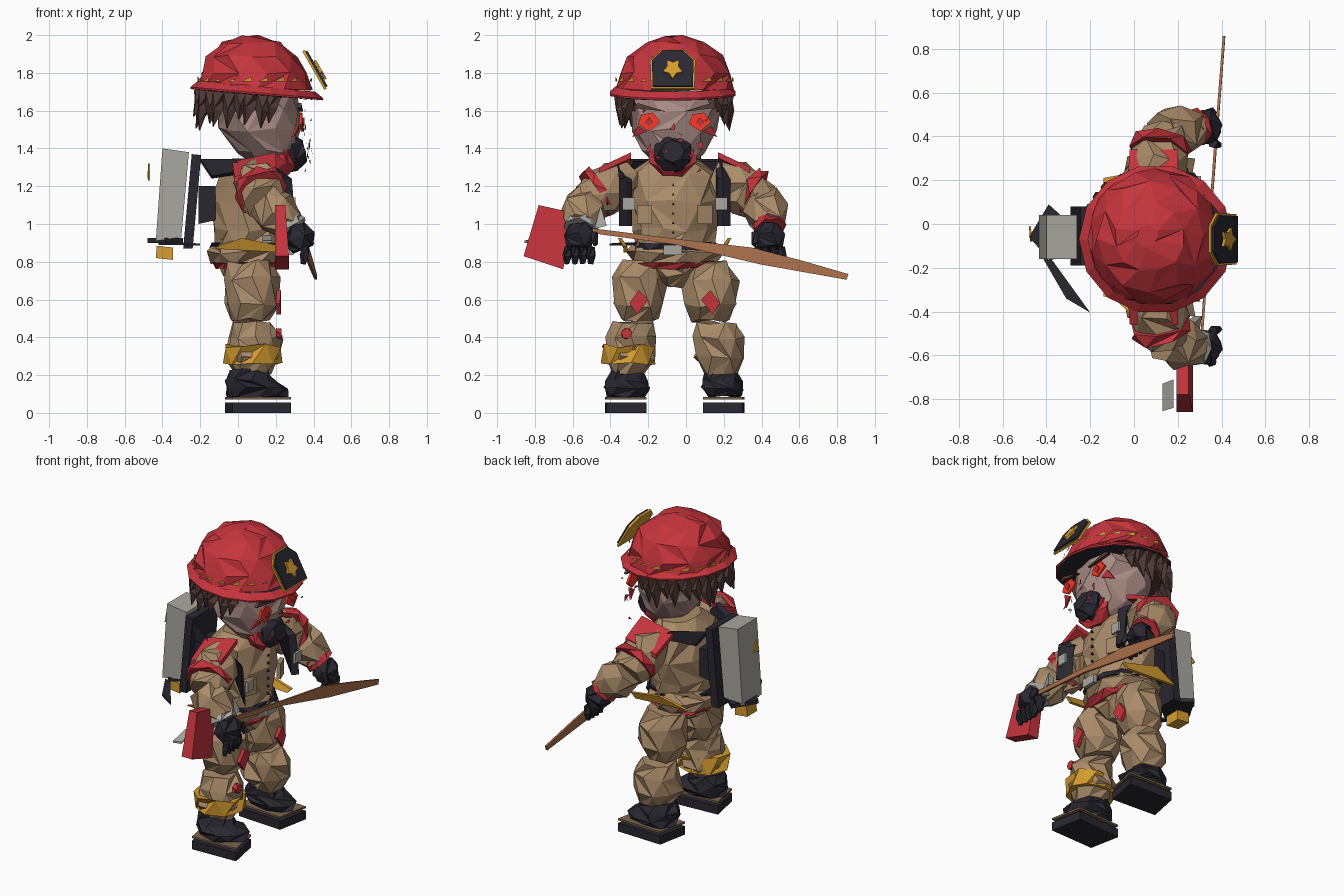
import bpy, math, random
from mathutils import Vector as V

random.seed(4)
CY = -0.06   # body symmetry line; the figure looks toward +x
COL = dict(tan=(.40, .26, .14), dark=(.022, .02, .03), red=(.56, .035, .045), gold=(.68, .34, .03),
           skin=(.40, .26, .23), hair=(.085, .045, .04), grey=(.40, .39, .35), wood=(.42, .17, .07),
           eye=(.9, .04, .02), sole=(.2, .13, .07))
MATS = {}


def add(name, verts, faces, col):
    me = bpy.data.meshes.new(name)
    me.from_pydata([tuple(v) for v in verts], [], faces)
    if col not in MATS:
        MATS[col] = bpy.data.materials.new(col)
        MATS[col].diffuse_color = (*COL[col], 1)
    me.materials.append(MATS[col])
    ob = bpy.data.objects.new(name, me)
    bpy.context.collection.objects.link(ob)
    return ob


def skin_rings(name, rings, col, caps=True):
    """Join rings of points with triangles for a faceted surface."""
    n = len(rings[0])
    vs = [p for r in rings for p in r]
    fs = []
    for k in range(len(rings) - 1):
        for i in range(n):
            a, b = k * n + i, k * n + (i + 1) % n
            fs += [(a, b, b + n), (a, b + n, a + n)] if (i + k) % 2 else [(a, b, a + n), (b, b + n, a + n)]
    if caps:
        fs += [tuple(range(n))[::-1], tuple(range(len(vs) - n, len(vs)))]
    return add(name, vs, fs, col)


def loft(name, rings, col, n=8, j=.012, caps=True):
    """Vertical loft; ring = x, y, z, rx, ry."""
    out = []
    for k, (x, y, z, rx, ry) in enumerate(rings):
        out.append([V((x + rx * math.cos(a) + random.uniform(-j, j), y + ry * math.sin(a) + random.uniform(-j, j),
                       z + (random.uniform(-j, j)))) for a in
                    [math.tau * (i + .5 * (k % 2)) / n for i in range(n)]])
    return skin_rings(name, out, col, caps)


def limb(name, p, q, radii, col, n=7, j=.01):
    """Faceted tube from p to q with radii spread along it."""
    p, q = V(p), V(q)
    rot = (q - p).to_track_quat('Z', 'Y')
    out = []
    for k, r in enumerate(radii):
        c = p.lerp(q, k / (len(radii) - 1))
        out.append([c + rot @ V((r * math.cos(a), r * math.sin(a), random.uniform(-j, j)))
                    for a in [math.tau * (i + .5 * (k % 2)) / n for i in range(n)]])
    return skin_rings(name, out, col)


def prism(name, pts, vec, col):
    n = len(pts)
    vs = [V(p) for p in pts] + [V(p) + V(vec) for p in pts]
    fs = [tuple(range(n))[::-1], tuple(range(n, 2 * n))]
    fs += [(i, (i + 1) % n, (i + 1) % n + n, i + n) for i in range(n)]
    return add(name, vs, fs, col)


def shards(name, places, size, col):
    """Loose triangles; place = point, direction u, direction v."""
    vs, fs = [], []
    for p, u, v in places:
        k = len(vs)
        p, u, v = V(p), V(u), V(v)
        s = size * random.uniform(.6, 1.2)
        vs += [p - u * s, p + u * s, p + v * s * 1.6]
        fs.append((k, k + 1, k + 2))
    return add(name, vs, fs, col)


# Helmet dome, brim, lining and gold trim
loft("helmet_dome", [(.09, CY, 1.71, .31, .315), (.08, CY, 1.8, .285, .30), (.075, CY, 1.89, .245, .25),
                     (.07, CY, 1.96, .16, .16), (.06, CY, 1.995, .05, .05)], "red", 12, .007)


def brim_ring(r, z):
    return [V((.1 + r * math.cos(a), -.07 + r * .97 * math.sin(a), z - .03 * math.cos(a)))
            for a in [math.tau * i / 14 for i in range(14)]]


skin_rings("helmet_brim", [brim_ring(.31, 1.73), brim_ring(.352, 1.695), brim_ring(.35, 1.685)], "red", False)
skin_rings("helmet_lining", [brim_ring(.345, 1.683), brim_ring(.25, 1.69)], "dark")
shards("helmet_trim", [((.09 + .308 * math.cos(a), CY + .312 * math.sin(a), 1.755),
                        (-math.sin(a), math.cos(a), 0), (-.5 * math.sin(a), .5 * math.cos(a), .5))
                       for a in [math.tau * i / 22 for i in range(22)]], .03, "gold")

# Shield on the helmet front, leaning back


def shield(name, s, d, col, thick):
    prof = [(-.115, -.10), (.115, -.10), (.12, .05), (.06, .105), (-.06, .105), (-.12, .05)]
    prism(name, [(.40 + d - v * s * .57, -.07 + u * s, 1.81 + d * .5 + v * s) for u, v in prof],
          (thick, 0, thick * .55), col)


shield("shield_rim", 1, 0, "gold", .012)
shield("shield_plate", .92, .006, "dark", .016)
star = [(.055 if i % 2 else .032, math.tau * i / 10 + .3) for i in range(10)]
prism("shield_emblem", [(.426 - r * math.sin(a) * .57, -.07 + r * math.cos(a), 1.818 + r * math.sin(a))
                        for r, a in star], (.012, 0, .007), "gold")

# Head, ears and hair
loft("head", [(.18, CY, 1.3, .08, .09), (.15, CY, 1.38, .16, .17), (.12, CY, 1.5, .215, .225),
              (.11, CY, 1.6, .225, .24), (.1, CY, 1.7, .22, .25)], "skin", 10)
loft("hair_cap", [(.05, CY, 1.6, .23, .255), (.05, CY, 1.7, .25, .275)], "hair", 12)
for i in range(19):
    a = math.radians(62 + i * 236 / 18)
    c, s = math.cos(a), math.sin(a)
    limb("hair_spike", (.07 + .255 * c, CY + .275 * s, 1.7),
         (.06 + .27 * c + random.uniform(-.05, 0), CY + .29 * s, random.uniform(1.49, 1.57)),
         [.05, .035, .003], "hair", 4, 0)

# Face
for s in (-1, 1):
    y = CY + s * .135
    prism("eye", [(.325, y - .06, 1.53), (.335, y, 1.49), (.325, y + .06, 1.54), (.325, y + .02, 1.59),
                  (.325, y - .04, 1.58)], (.015, 0, 0), "eye")
    prism("pupil", [(.345, y - .02, 1.54), (.345, y, 1.515), (.345, y + .02, 1.54), (.345, y, 1.565)],
          (.008, 0, 0), "red")
    prism("brow", [(.325, y - s * .09, 1.595), (.315, y + s * .09, 1.615), (.315, y + s * .06, 1.64)],
          (.02, 0, 0), "hair")
    prism("face_stain", [(.31, y + s * .01, 1.49), (.28, y + s * .09, 1.46), (.31, y + s * .06, 1.52)],
          (.012, 0, 0), "red")
limb("breathing_mask", (.25, -.07, 1.37), (.35, -.07, 1.385), [.10, .105, .06], "dark", 8)
limb("mask_scarf", (.20, -.07, 1.375), (.285, -.07, 1.38), [.12, .135, .11], "red", 8, .02)
shards("face_flecks", [((.37 + random.uniform(-.02, .02), CY + random.uniform(-.17, .17), random.uniform(1.28, 1.6)),
                        (.2, random.uniform(-1, 1), random.uniform(-1, 1)), (.1, .4, random.uniform(-1, 1)))
                       for i in range(14)], .022, "red")

# Jacket, hem and trousers seat
loft("jacket", [(.06, CY, .86, .19, .21), (.06, CY, .97, .19, .22), (.06, CY, 1.12, .20, .25),
                (.06, CY, 1.27, .17, .235), (.08, CY, 1.34, .12, .14)], "tan", 10)
loft("jacket_skirt", [(.05, CY, .79, .19, .225), (.05, CY, .85, .225, .26), (.05, CY, .91, .18, .21)], "tan", 10)
loft("jacket_hem", [(.05, CY, .765, .165, .20), (.05, CY, .80, .195, .235)], "red", 10, .008)
loft("seat", [(.07, CY, .67, .05, .04), (.06, CY, .73, .14, .13), (.06, CY, .82, .17, .21)], "tan", 8)
loft("belt", [(.06, CY, .865, .215, .225), (.06, CY, .90, .205, .22)], "dark", 10, .006)
prism("buckle", [(.27, -.12, .835), (.27, -.02, .835), (.27, -.02, .89), (.27, -.12, .89)], (.025, 0, 0), "grey")
for s in (-1, 1):
    y = CY + s * .25
    prism("side_stripe", [(-.14, y, .87), (.22, y, .85), (.25, y, .88), (.02, y + s * .03, .925)],
          (0, s * .02, 0), "gold")
    # Harness strap, clip and back strap
    y = CY + s * .245
    prism("harness_strap", [(.12, y - .03, 1.33), (.25, y - .02, 1.24), (.27, y - .02, .99), (.24, y + .02, .99),
                            (.22, y + .02, 1.22), (.1, y + .02, 1.3)], (.035, s * .03, 0), "dark")
    prism("strap_clip", [(.29, y - .03, 1.075), (.29, y + .035, 1.075), (.29, y + .035, 1.14), (.29, y - .03, 1.14)],
          (.015, 0, 0), "grey")
    prism("back_strap", [(-.20, CY + s * .1, 1.33), (-.02, CY + s * .22, 1.33), (.05, CY + s * .24, 1.27),
                         (-.14, CY + s * .15, 1.24)], (0, s * .03, .015), "dark")
    prism("chest_pocket", [(.235, CY + s * .12, 1.0), (.205, CY + s * .2, 1.0), (.205, CY + s * .2, 1.1),
                           (.235, CY + s * .12, 1.1)], (.03, 0, 0), "tan")
for i in range(6):
    prism("button", [(.26, -.075, .95 + i * .05), (.26, -.06, .95 + i * .05), (.26, -.068, .965 + i * .05)],
          (.012, 0, 0), "dark")

for s in (-1, 1):
    def P(x, d, z):
        return (x, CY + s * d, z)
    # Arm with shoulder and sleeve bands
    limb("upper_arm", P(.09, .22, 1.27), P(.14, .47, 1.11), [.09, .135, .135, .11], "tan")
    limb("forearm", P(.13, .47, 1.13), P(.28, .50, .99), [.10, .125, .085], "tan")
    prism("shoulder_stripe", [P(-.03, .23, 1.30), P(.2, .23, 1.35), P(.2, .40, 1.27), P(-.02, .40, 1.22)],
          (0, 0, .03), "red")
    limb("sleeve_band", P(.115, .385, 1.185), P(.125, .425, 1.16), [.14, .142], "red", 7)
    limb("cuff", P(.25, .49, 1.02), P(.29, .505, .97), [.085, .09], "red" if s > 0 else "grey", 7)
    # Glove and fingers
    limb("glove", P(.30, .50, .99), P(.34, .505, .87), [.06, .09, .065], "dark", 6)
    for k in range(4):
        d = .44 + k * .042
        limb("finger", P(.36, d, .88), P(.345, d + .005, .79), [.018, .026, .014], "dark", 5, .004)
    limb("thumb", P(.36, .43, .95), P(.39, .42, .89), [.025, .015], "dark", 5, .003)
    # Leg
    loft("thigh", [P(.06, .19, .49) + (.10, .10), P(.07, .195, .57) + (.145, .145),
                   P(.07, .19, .71) + (.145, .15), P(.06, .16, .80) + (.12, .12)], "tan", 8)
    loft("shin", [P(.08, .25, .21) + (.10, .09), P(.08, .24, .29) + (.15, .14),
                  P(.09, .235, .40) + (.14, .13), P(.07, .225, .48) + (.10, .11)], "tan", 8)
    prism("thigh_stain", [P(.205, .14, .60), P(.205, .20, .52), P(.2, .24, .58), P(.205, .19, .65)],
          (.022, 0, 0), "red")
    # Boot, welt and sole with toes turned slightly out
    loft("boot", [P(.1, .26, .085) + (.16, .09), P(.1, .255, .13) + (.17, .125), P(.07, .25, .17) + (.13, .11),
                  P(.06, .25, .225) + (.10, .09)], "dark", 8)
    foot = [(-.07, .17), (.24, .15), (.28, .36), (-.03, .37)]
    prism("boot_welt", [P(x, d, .072) for x, d in foot], (0, 0, .012), "sole")
    prism("boot_sole", [P(x, d, 0) for x, d in foot], (0, 0, .055), "dark")

# Band and stain on one shin only
loft("shin_band", [(.08, -.30, .265, .155, .14), (.08, -.30, .355, .16, .145)], "gold", 8)
limb("knee_stain", (.2, -.315, .42), (.23, -.315, .42), [.03, .028], "red", 7, 0)

# Air tank on its back plate
prism("back_plate", [(-.245, -.19, 1.37), (-.195, -.19, 1.365), (-.24, -.19, .87), (-.29, -.19, .87)],
      (0, .27, 0), "dark")
prism("air_tank", [(-.40, -.16, 1.40), (-.26, -.16, 1.38), (-.30, -.16, .93), (-.435, -.16, .91)],
      (0, .20, 0), "grey")
prism("tank_base", [(-.48, -.06, .90), (-.38, -.17, .90), (-.29, -.10, .90), (-.29, .0, .90), (-.39, .09, .90)],
      (0, 0, .025), "dark")
prism("tank_valve", [(-.435, -.11, .82), (-.345, -.11, .81), (-.345, -.11, .875), (-.43, -.11, .885)],
      (0, .10, 0), "gold")
prism("air_hose", [(-.42, -.15, .89), (-.37, -.17, .89), (-.2, -.405, .885), (-.31, -.34, .89)],
      (0, 0, .012), "dark")
prism("tank_label", [(-.475, -.08, 1.23), (-.48, -.01, 1.25), (-.475, -.05, 1.32)], (.008, 0, 0), "gold")
prism("plate_strap", [(-.21, -.15, 1.0), (-.12, -.15, 1.02), (-.12, -.15, 1.2), (-.21, -.15, 1.2)],
      (0, .18, 0), "dark")

# Axe: tapered handle, neck and wedge head
prism("axe_handle", [(.30, -.56, .985), (.34, 0, .915), (.365, .35, .875), (.385, .6, .81), (.405, .86, .735),
                     (.405, .85, .705), (.37, .4, .785), (.335, -.05, .89), (.30, -.56, .96)],
      (.012, 0, 0), "wood")
prism("axe_neck", [(.19, -.64, 1.0), (.20, -.62, 1.10), (.24, -.45, 1.09), (.27, -.42, .99), (.25, -.55, .96)],
      (.04, 0, 0), "grey")
corners = [(-.78, 1.10), (-.60, 1.06), (-.65, .76), (-.86, .83)]
skin_rings("axe_head", [[V((.195, y, z)) for y, z in corners],
                        [V((.25 + (.02 if z < .9 else 0), y, z)) for y, z in corners]], "red")
prism("axe_edge", [(.13, -.73, .93), (.18, -.71, .93), (.18, -.84, .9), (.13, -.855, .9)], (0, 0, .012), "grey")
